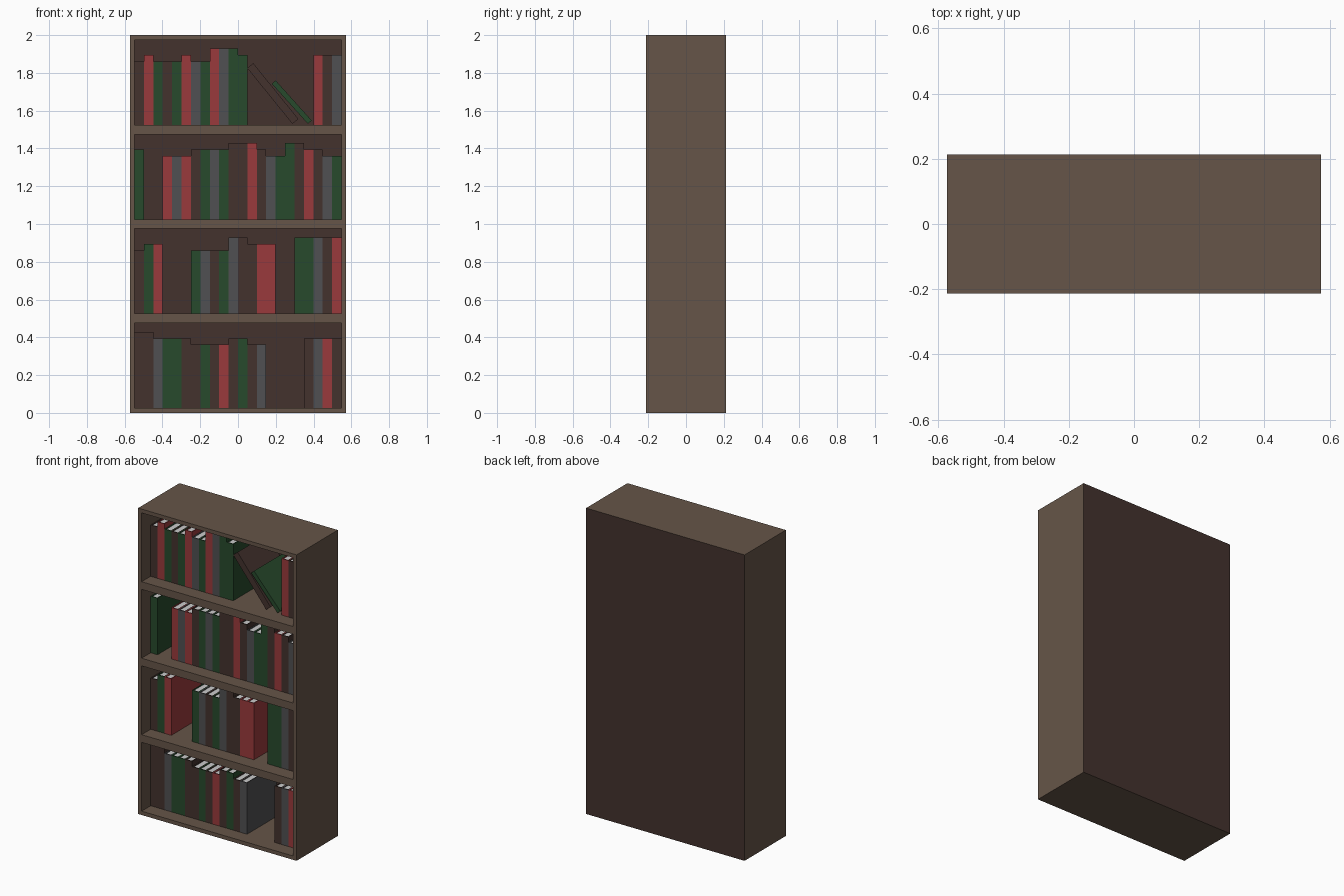
import bpy, bmesh
from math import radians

if "Cube" in bpy.data.objects:
    bpy.data.objects.remove(bpy.data.objects["Cube"])

W, D, H = 0.573, 0.213, 2.0      # half width, half depth, height
T = 0.025                        # board thickness
FRONT, BACK = -0.12, 0.185       # book spine and fore-edge positions


def material(name, hex_code):
    srgb = [int(hex_code[i:i + 2], 16) / 255 for i in (0, 2, 4)]
    mat = bpy.data.materials.new(name)
    mat.diffuse_color = [((c + 0.055) / 1.055) ** 2.4 for c in srgb] + [1]
    mat.use_nodes = True
    mat.node_tree.nodes["Principled BSDF"].inputs["Base Color"].default_value = mat.diffuse_color
    return mat


wood = material("wood", "665548")
pages = material("pages", "d0d0d0")
covers = {
    "D": material("dark_brown", "43322d"),
    "R": material("red", "9a3a3c"),
    "G": material("green", "274a2c"),
    "S": material("grey", "505052"),
}


def box_object(name, boxes, mats, location=(0, 0, 0)):
    """One object from boxes given as (x0, x1, y0, y1, z0, z1, material index)."""
    bm = bmesh.new()
    for x0, x1, y0, y1, z0, z1, index in boxes:
        verts = bmesh.ops.create_cube(bm, size=1)["verts"]
        for v in verts:
            v.co.x = x1 if v.co.x > 0 else x0
            v.co.y = y1 if v.co.y > 0 else y0
            v.co.z = z1 if v.co.z > 0 else z0
        for f in {f for v in verts for f in v.link_faces}:
            f.material_index = index
    mesh = bpy.data.meshes.new(name)
    bm.to_mesh(mesh)
    bm.free()
    for m in mats:
        mesh.materials.append(m)
    obj = bpy.data.objects.new(name, mesh)
    obj.location = location
    bpy.context.collection.objects.link(obj)
    return obj


def book(name, x, z, width, height, colour):
    """Hard cover (spine and two boards) around a slightly smaller page block."""
    c, depth = 0.006, BACK - FRONT
    return box_object(name, [
        (0, width, 0, c, 0, height, 0),
        (0, c, c, depth, 0, height, 0),
        (width - c, width, c, depth, 0, height, 0),
        (c, width - c, c, depth - 0.005, 0.005, height - 0.005, 1),
    ], [covers[colour], pages], (x, FRONT, z))


# Case: sides, back panel, and horizontal boards
back_y = D - T
for side, x0 in (("left", -W), ("right", W - T)):
    box_object(side + "_side", [(x0, x0 + T, -D, back_y, 0, H, 0)], [wood])

box_inner = W - T
boards = [("bottom_board", 0, T), ("top_board", H - T, H)]
boards += [(f"shelf_{i}", i * 0.5 - T, i * 0.5 + T) for i in (1, 2, 3)]
for name, z0, z1 in boards:
    box_object(name, [(-box_inner, box_inner, -D, back_y, z0, z1, 0)], [wood])

# Back panel is dark on its faces, wood on its edges
panel = box_object("back_panel", [(-W, W, back_y, D, 0, H, 0)], [covers["D"], wood])
for p in panel.data.polygons:
    p.material_index = 0 if abs(p.normal.y) > 0.5 else 1

# Upright books, bottom row first: colour letters and height classes per slot
rows = [
    ("DDSGGDDGDRDGDS....DSRD", "22111100001100....1111"),
    ("DGR...GSDGSDDRR..GGSDR", "011...000022111..22222"),
    ("G..RSRDGSGDDRDSGGDRDSG", "1..0001111222100221100"),
    ("DRGDGRSGRSGG.......RDS", "010001002221.......111"),
]
heights = (0.336, 0.37, 0.404)
slot = 2 * box_inner / 22
for r, (colours, sizes) in enumerate(rows):
    for i, (colour, size) in enumerate(zip(colours, sizes)):
        if colour != ".":
            book(f"book_row{r + 1}_{i + 1}", -box_inner + i * slot, r * 0.5 + T,
                 slot, heights[int(size)], colour)

# Two leaning books on the top shelf
for name, x, width, height, angle, colour in (
        ("leaning_brown_book", 0.288, 0.041, 0.38, 39, "D"),
        ("leaning_green_book", 0.37, 0.027, 0.285, 42, "G")):
    leaning = book(name, x, 1.53, width, height, colour)
    leaning.rotation_euler.y = radians(-angle)
